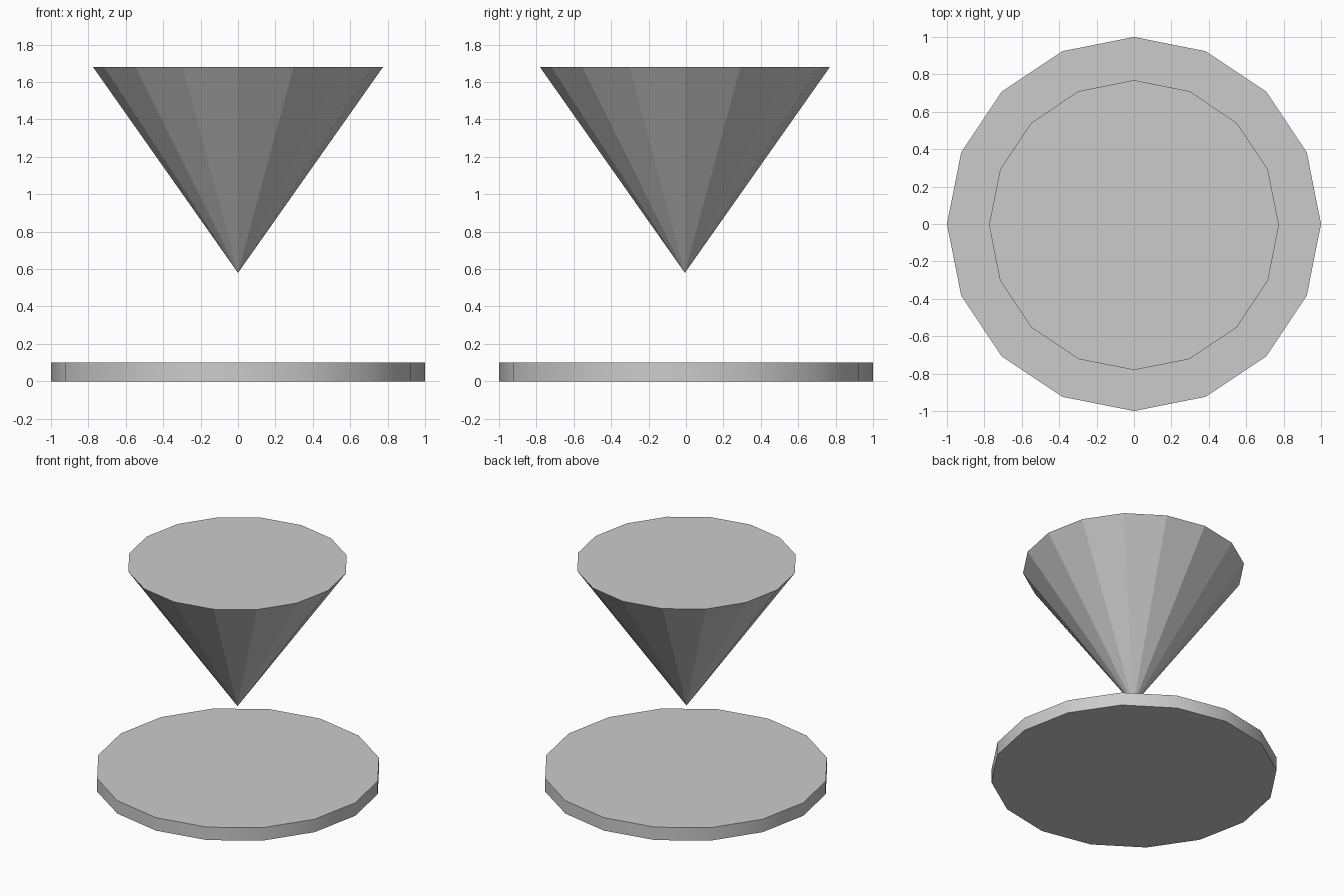
import bpy, math

if "Cube" in bpy.data.objects:
    bpy.data.objects.remove(bpy.data.objects["Cube"])

SIDES = 16


def finish(name):
    obj = bpy.context.object
    obj.name = name
    obj.data.name = name
    return obj


# Flat round base with a smooth rim and sharp top and bottom edges
bpy.ops.mesh.primitive_cylinder_add(vertices=SIDES, radius=1.0, depth=0.1,
                                    location=(0, 0, 0.05))
finish("base_disc")
bpy.ops.object.shade_smooth_by_angle(angle=math.radians(30))

# Faceted cone floating point-down above the base
bpy.ops.mesh.primitive_cone_add(vertices=SIDES, radius1=0.0, radius2=0.775,
                                depth=1.1, location=(0, -0.006, 1.13))
finish("inverted_cone")
